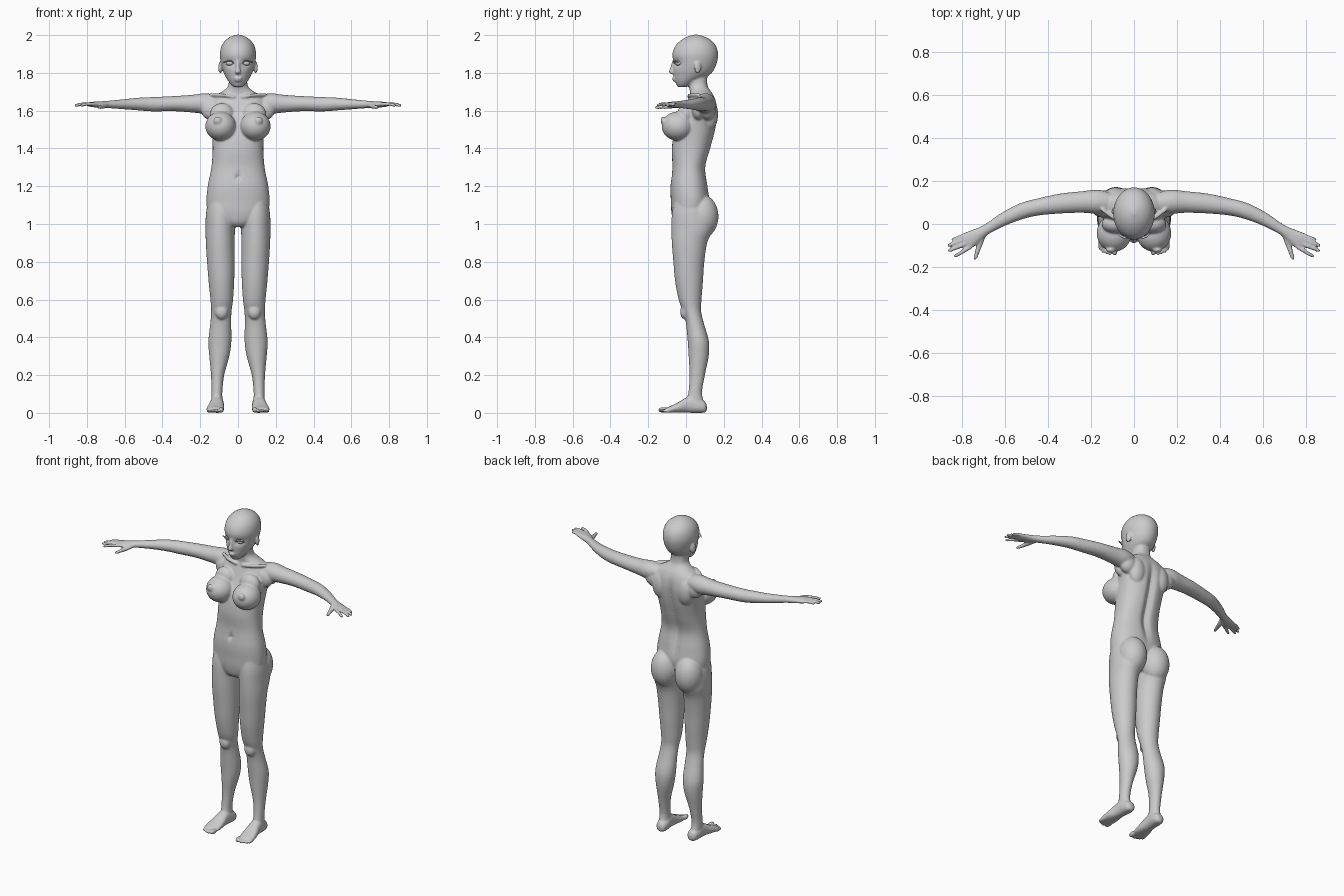
import bpy, bmesh, math
from mathutils import Vector, Matrix

Z = Vector((0, 0, 1))


def spline(rows, sub=4):
    """Catmull-Rom through rows of equal length."""
    out, n = [], len(rows)
    for i in range(n - 1):
        a, b, c, d = (rows[max(0, min(n - 1, i + k))] for k in (-1, 0, 1, 2))
        for k in range(sub):
            t = k / sub
            out.append([0.5 * (2 * q + (r - p) * t + (2 * p - 5 * q + 4 * r - w) * t * t
                               + (3 * q - p - 3 * r + w) * t ** 3) for p, q, r, w in zip(a, b, c, d)])
    return out + [list(rows[-1])]


def loft(bm, rows, side=1, axis=None, power=2.0, n=32, sub=4):
    """Skin rounded sections (x, y, z, half width, half height) along a path."""
    pts, rings = spline(rows, sub), []
    for i, (x, y, z, ru, rv) in enumerate(pts):
        if axis is None:
            t = (Vector(pts[min(i + 1, len(pts) - 1)][:3]) - Vector(pts[max(i - 1, 0)][:3])).normalized()
        else:
            t = Vector(axis)
        u = Vector((1, 0, 0)) if axis == (0, 0, 1) else Z.cross(t).normalized()
        v = t.cross(u)
        ring = []
        for k in range(n):
            a = 2 * math.pi * k / n
            c, s = math.cos(a), math.sin(a)
            p = Vector((x, y, z)) + u * max(ru, .001) * math.copysign(abs(c) ** (2 / power), c) \
                + v * max(rv, .001) * math.copysign(abs(s) ** (2 / power), s)
            ring.append(bm.verts.new((p.x * side, p.y, p.z)))
        rings.append(ring)
    for a, b in zip(rings, rings[1:]):
        for k in range(n):
            bm.faces.new((a[k], a[(k + 1) % n], b[(k + 1) % n], b[k]))
    bm.faces.new(rings[0][::-1])
    bm.faces.new(rings[-1])
    return [v for r in rings for v in r]


def slabs(bm, rows, side=1, **kw):
    """Horizontal sections: (z, centre x, half width, front y, back y)."""
    return loft(bm, [(cx, (f + b) / 2, z, w, (b - f) / 2) for z, cx, w, f, b in rows],
                side, axis=(0, 0, 1), **kw)


def ball(bm, centre, radii, side=1, turn=0):
    c = Vector((centre[0] * side, centre[1], centre[2]))
    m = Matrix.Translation(c) @ Matrix.Rotation(turn * side, 4, 'Z') @ Matrix.Diagonal((*radii, 1))
    bmesh.ops.create_uvsphere(bm, u_segments=28, v_segments=18, radius=1, matrix=m)


def finish(bm, name):
    bmesh.ops.recalc_face_normals(bm, faces=bm.faces)
    me = bpy.data.meshes.new(name)
    bm.to_mesh(me)
    bm.free()
    for p in me.polygons:
        p.use_smooth = True
    ob = bpy.data.objects.new(name, me)
    bpy.context.collection.objects.link(ob)
    return ob


def bump(v, x, z, sx, sz):
    return math.exp(-((abs(v.co.x) - x) / sx) ** 2 - ((v.co.z - z) / sz) ** 2)


body = bmesh.new()

# torso and neck, with spine groove and navel
torso = slabs(body, [
    (.985, 0, .05, -.045, .07), (1.01, 0, .10, -.066, .10), (1.06, 0, .155, -.077, .115),
    (1.12, 0, .167, -.08, .125), (1.20, 0, .160, -.082, .116), (1.30, 0, .141, -.072, .105),
    (1.40, 0, .134, -.075, .132), (1.50, 0, .140, -.058, .158), (1.58, 0, .152, -.02, .168),
    (1.64, 0, .150, .005, .162), (1.68, 0, .120, .02, .147), (1.705, 0, .078, .02, .13),
    (1.73, 0, .053, .015, .115), (1.77, 0, .048, .008, .112), (1.83, 0, .047, .01, .12)],
    power=2.3, n=64, sub=6)
for v in torso:
    if v.co.y > .05:
        v.co.y -= .022 * math.exp(-(v.co.x / .022) ** 2) * math.exp(-((v.co.z - 1.4) / .22) ** 4)
    elif v.co.y < 0:
        v.co.y += .014 * bump(v, 0, 1.25, .012, .016)

# head with eye sockets
head = slabs(body, [
    (1.724, 0, .018, -.04, -.005), (1.735, 0, .034, -.05, .03), (1.76, 0, .054, -.06, .07),
    (1.79, 0, .071, -.066, .125), (1.82, 0, .083, -.068, .150), (1.86, 0, .092, -.068, .165),
    (1.90, 0, .096, -.072, .170), (1.94, 0, .088, -.058, .160), (1.97, 0, .069, -.030, .136),
    (1.99, 0, .042, .003, .103), (2.002, 0, .010, .04, .066)], n=64, sub=6)
for v in head:
    if v.co.y < .02:
        v.co.y += .014 * bump(v, .043, 1.85, .022, .017)

# nose, lips
loft(body, [(0, -.064, 1.865, .008, .008), (0, -.073, 1.83, .010, .010),
            (0, -.079, 1.805, .015, .012), (0, -.07, 1.795, .012, .01)], axis=(0, 0, 1))
ball(body, (0, -.062, 1.771), (.023, .012, .006))
ball(body, (0, -.059, 1.760), (.019, .012, .007))

for s in (1, -1):
    # ear
    ball(body, (.094, .062, 1.828), (.009, .019, .032), s, .35)
    # chest
    ball(body, (.092, -.043, 1.518), (.081, .086, .077), s)
    ball(body, (.108, -.120, 1.547), (.022, .014, .022), s)
    ball(body, (.085, .0, 1.58), (.065, .045, .06), s)
    # shoulder blade and buttock
    ball(body, (.085, .125, 1.58), (.055, .045, .085), s)
    ball(body, (.083, .085, 1.04), (.083, .087, .115), s)
    # leg
    slabs(body, [
        (1.13, .095, .06, -.06, .09), (1.06, .092, .077, -.074, .125), (.98, .094, .078, -.077, .142),
        (.90, .094, .076, -.075, .112), (.80, .091, .073, -.067, .097), (.70, .088, .068, -.058, .09),
        (.60, .086, .060, -.039, .082), (.54, .088, .054, -.018, .08), (.48, .091, .055, -.001, .093),
        (.38, .096, .061, .009, .121), (.30, .099, .053, .014, .120), (.20, .108, .035, .019, .100),
        (.11, .112, .029, .013, .085), (.05, .111, .030, .0, .095), (.02, .111, .026, .02, .09)],
        s, n=40)
    ball(body, (.087, -.005, .535), (.034, .026, .04), s)
    # foot
    loft(body, [(.108, .110, .028, .012, .012), (.108, .100, .031, .028, .029),
                (.109, .070, .036, .035, .036), (.111, .035, .045, .035, .045),
                (.113, .0, .041, .037, .040), (.117, -.04, .029, .044, .028),
                (.120, -.08, .019, .047, .018), (.121, -.105, .015, .042, .013)],
         s, axis=(0, 1, 0), power=2.3)
    # toes
    for x, y, r in ((.088, -.120, .015), (.111, -.121, .0105), (.128, -.115, .010),
                    (.144, -.107, .0095), (.158, -.096, .009)):
        ball(body, (x, y, r + .001), (r * .85, .028, r), s, .08)
    # arm and palm
    loft(body, [
        (.10, .095, 1.640, .045, .040), (.17, .103, 1.638, .056, .054), (.24, .102, 1.637, .050, .047),
        (.34, .095, 1.637, .046, .040), (.45, .078, 1.634, .039, .038), (.52, .060, 1.635, .037, .034),
        (.60, .025, 1.634, .031, .027), (.68, -.022, 1.633, .024, .020), (.72, -.046, 1.632, .029, .018),
        (.77, -.076, 1.633, .040, .014), (.787, -.086, 1.633, .034, .010)], s)
    # armpit web, front and back
    ball(body, (.14, .065, 1.605), (.055, .035, .055), s)
    ball(body, (.14, .115, 1.605), (.055, .042, .055), s)
    # collar bone
    loft(body, [(.015, .015, 1.672, .008, .008), (.08, .022, 1.682, .010, .009),
                (.15, .07, 1.684, .009, .009)], s, n=12)
    # fingers and thumb
    for base, tip, r in (((.758, -.106), (.836, -.153), .0100), ((.772, -.088), (.864, -.126), .0105),
                         ((.780, -.070), (.867, -.101), .0100), ((.784, -.052), (.848, -.073), .0090)):
        a, b = Vector((*base, 1.634)), Vector((*tip, 1.628))
        mid = a.lerp(b, .5) + Z * .004
        loft(body, [(*a, r, r), (*mid, r * .95, r * .95), (*a.lerp(b, .9), r * .8, r * .75),
                    (*b, r * .4, r * .35)], s, n=14)
    loft(body, [(.700, -.050, 1.628, .014, .012), (.716, -.090, 1.622, .0145, .012),
                (.728, -.130, 1.619, .011, .010), (.737, -.157, 1.617, .009, .008),
                (.741, -.167, 1.616, .004, .004)], s, n=16)

# fuse into one soft skin
skin = finish(body, "body")
m = skin.modifiers.new("fuse", 'REMESH')
m.mode, m.voxel_size, m.use_smooth_shade = 'VOXEL', .0055, True
m = skin.modifiers.new("soften", 'SMOOTH')
m.factor, m.iterations = .5, 5

# eyes and lashes
eyes, lashes = bmesh.new(), bmesh.new()
for s in (1, -1):
    ball(eyes, (.044, -.041, 1.851), (.021, .016, .013), s, .35)
    loft(lashes, [(.022, -.060, 1.850, .002, .002), (.036, -.064, 1.862, .004, .003),
                  (.056, -.058, 1.862, .005, .003), (.077, -.042, 1.855, .002, .002)], s, n=10)
finish(eyes, "eyes")
finish(lashes, "eyelashes")
